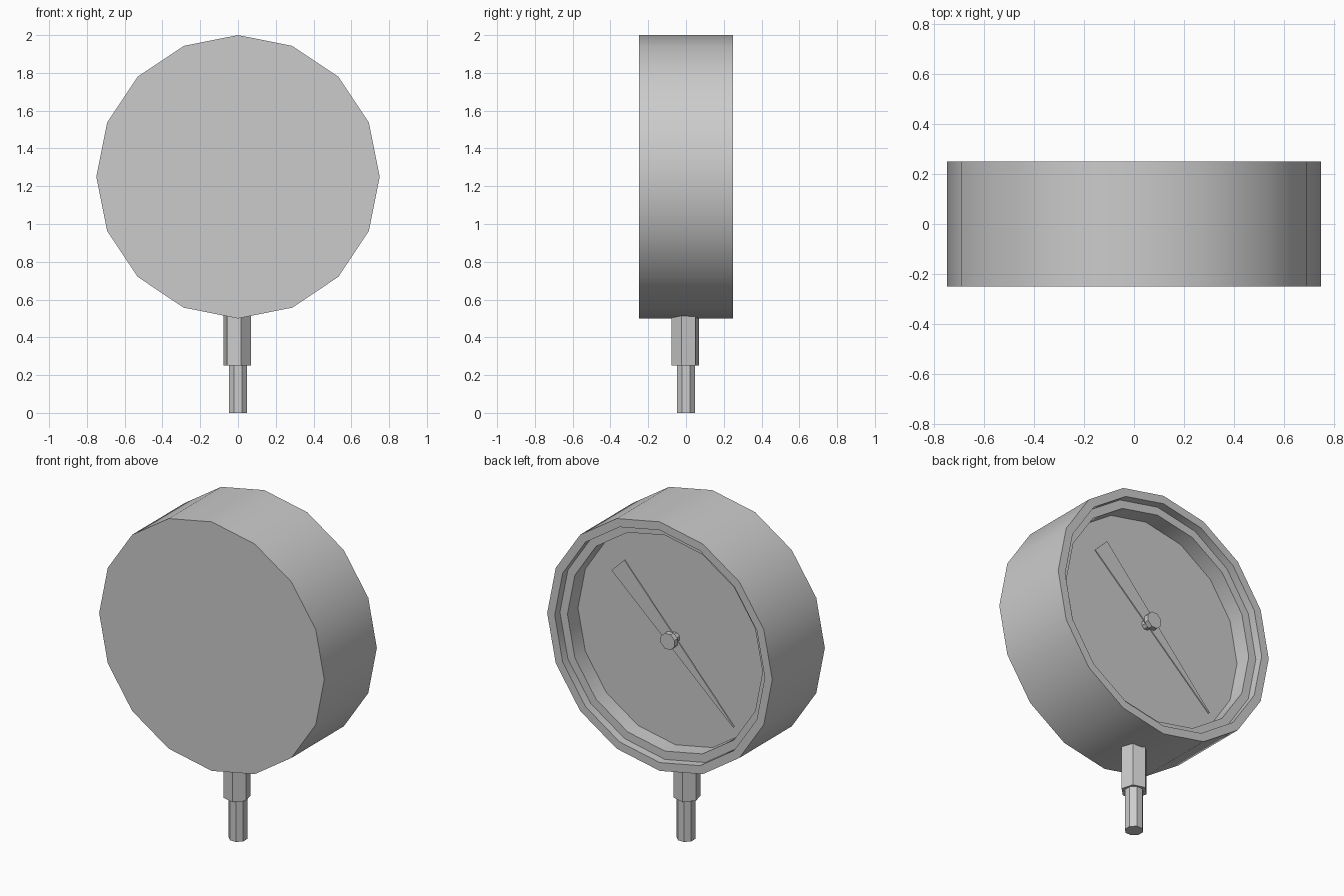
import bpy, bmesh, math

cube = bpy.data.objects.get("Cube")
if cube:
    bpy.data.objects.remove(cube, do_unlink=True)

grey = bpy.data.materials.new("plain_grey")
grey.use_nodes = True
colour = (0.6, 0.6, 0.6, 1)
grey.diffuse_color = colour
grey.node_tree.nodes["Principled BSDF"].inputs["Base Color"].default_value = colour

DIAL_Z = 1.25


def finish(name, bm, location, rotation=(0, 0, 0)):
    bmesh.ops.recalc_face_normals(bm, faces=bm.faces)
    mesh = bpy.data.meshes.new(name)
    bm.to_mesh(mesh)
    bm.free()
    mesh.materials.append(grey)
    obj = bpy.data.objects.new(name, mesh)
    obj.location = location
    obj.rotation_euler = rotation
    bpy.context.collection.objects.link(obj)
    bpy.ops.object.select_all(action="DESELECT")
    obj.select_set(True)
    bpy.context.view_layer.objects.active = obj
    bpy.ops.object.shade_smooth_by_angle(angle=math.radians(30))
    return obj


def turned(name, profile, sides, location, rotation=(0, 0, 0), phase=0):
    """Closed solid turned about z from (radius, height) points, capped at both ends."""
    bm = bmesh.new()
    rings = []
    for radius, height in profile:
        angles = [math.radians(phase) + math.tau * i / sides for i in range(sides)]
        rings.append([bm.verts.new((radius * math.cos(a), radius * math.sin(a), height))
                      for a in angles])
    for low, high in zip(rings, rings[1:]):
        for i in range(sides):
            j = (i + 1) % sides
            bm.faces.new((low[i], low[j], high[j], high[i]))
    bm.faces.new(rings[0])
    bm.faces.new(rings[-1])
    return finish(name, bm, location, rotation)


# Housing: closed front, stepped rim and recessed dial at the back
face_back = (-math.pi / 2, 0, 0)
centre = (0, 0, DIAL_Z)
turned("housing", [(0.75, -0.25), (0.75, 0.25), (0.7, 0.25), (0.7, 0.2),
                   (0.65, 0.2), (0.65, 0.1)], 16, centre, face_back)

# Pivot: slim shaft carrying a wider cap
turned("pivot", [(0.03, 0.1), (0.03, 0.145), (0.05, 0.145), (0.05, 0.175)],
       8, centre, face_back, phase=22.5)

# Needle: thin tapered plate, laid diagonally across the dial
bm = bmesh.new()
outline = [(0.06, 0.5), (-0.06, 0.5), (-0.004, -0.59), (0.004, -0.59)]
plate = bm.faces.new([bm.verts.new((x, 0.135, z)) for x, z in outline])
extruded = bmesh.ops.extrude_face_region(bm, geom=[plate])
for v in extruded["geom"]:
    if isinstance(v, bmesh.types.BMVert):
        v.co.y += 0.008
finish("needle", bm, centre, (0, math.radians(45), 0))

# Stem: hexagonal wrench fitting above a narrower connector
turned("wrench_fitting", [(0.075, 0.25), (0.075, 0.52)], 6, (-0.004, -0.004, 0), phase=45)
turned("connector", [(0.052, 0), (0.052, 0.26)], 8, (0, 0, 0), phase=22.5)
